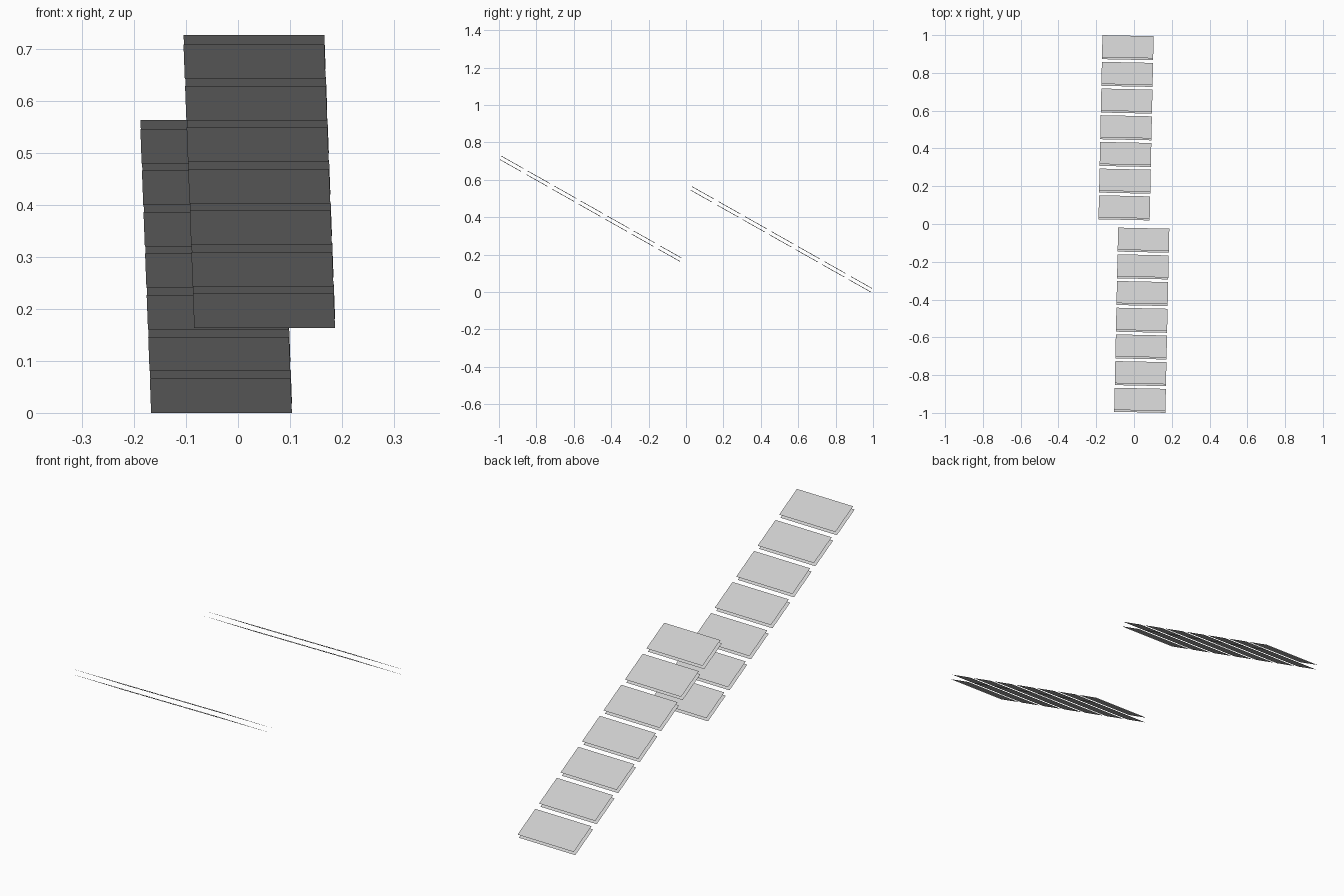
import bpy
from math import radians
from mathutils import Matrix, Vector

cube = bpy.data.objects.get("Cube")
if cube:
    bpy.data.objects.remove(cube, do_unlink=True)

COUNT = 7
PITCH = 0.1624      # spacing along the slope
WIDTH, LENGTH, GAP = 0.271, 0.1346, 0.02
TILT, YAW = radians(-29.5), radians(-1.23)

grey = bpy.data.materials.new("light grey")
grey.use_nodes = True
colour = (0.6, 0.6, 0.6, 1)
grey.diffuse_color = colour
grey.node_tree.nodes["Principled BSDF"].inputs["Base Color"].default_value = colour


def panel_mesh():
    """Two parallel open sheets: top facing up, backing facing down."""
    w, l, g = WIDTH / 2, LENGTH / 2, GAP / 2
    verts = [(x, y, z) for z in (-g, g) for x, y in ((-w, -l), (w, -l), (w, l), (-w, l))]
    mesh = bpy.data.meshes.new("panel")
    mesh.from_pydata(verts, [], [(3, 2, 1, 0), (4, 5, 6, 7)])
    mesh.materials.append(grey)
    return mesh


def panel_row(name, centre, mesh):
    """A sloping row of evenly spaced panels."""
    frame = (Matrix.Translation(Vector(centre)) @ Matrix.Rotation(YAW, 4, 'Z')
             @ Matrix.Rotation(TILT, 4, 'X'))
    for i in range(COUNT):
        panel = bpy.data.objects.new(f"{name}_panel_{i + 1}", mesh)
        bpy.context.collection.objects.link(panel)
        offset = (i - (COUNT - 1) / 2) * PITCH
        panel.matrix_world = frame @ Matrix.Translation((0, offset, 0))


# Two staggered rows
mesh = panel_mesh()
panel_row("front_row", (0.041, -0.5095, 0.445), mesh)
panel_row("back_row", (-0.042, 0.5095, 0.282), mesh)
